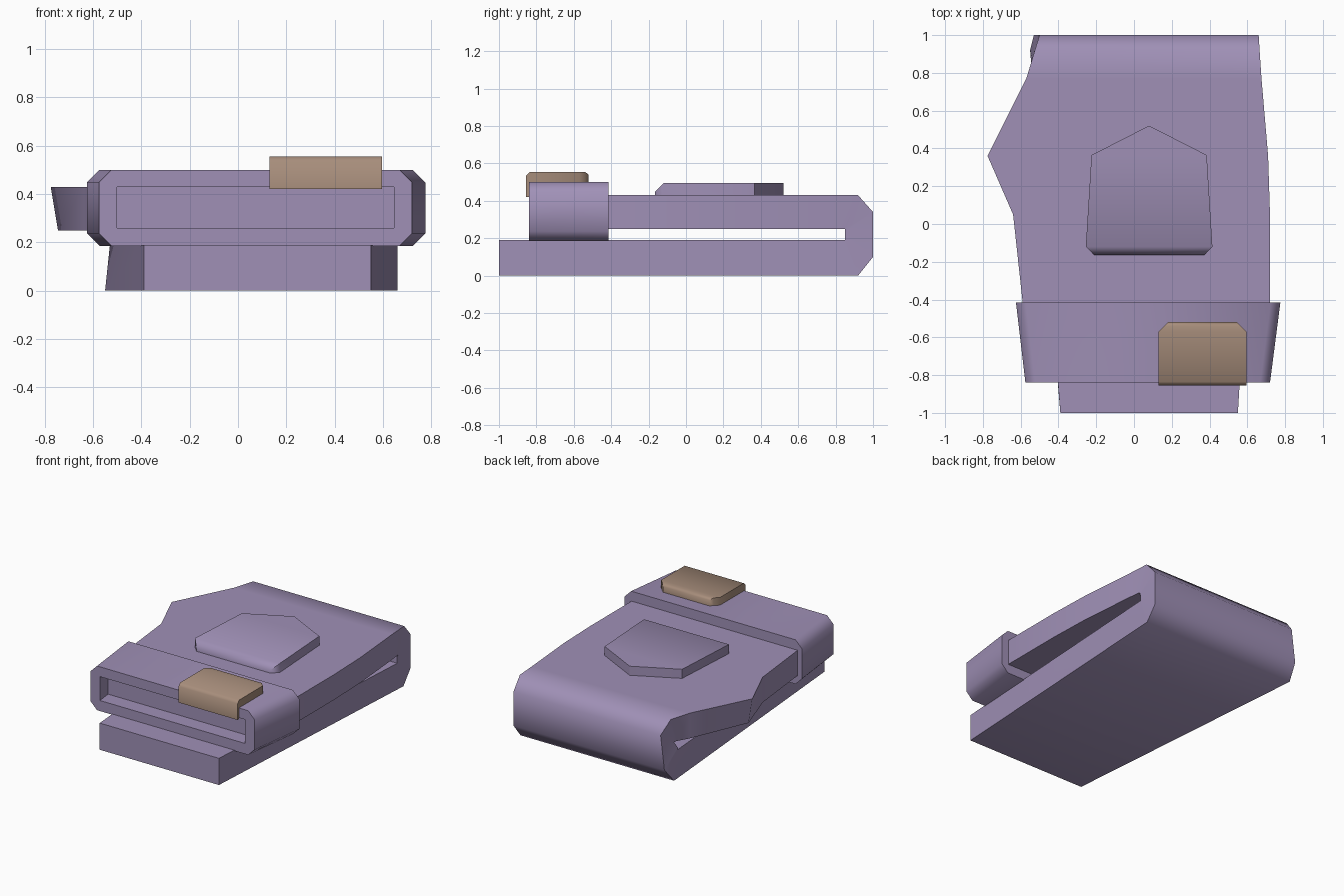
import bpy
import bmesh
from math import radians

default = bpy.data.objects.get("Cube")
if default:
    bpy.data.objects.remove(default, do_unlink=True)


def make_material(name, rgb):
    mat = bpy.data.materials.new(name)
    mat.use_nodes = True
    colour = (*rgb, 1.0)
    mat.diffuse_color = colour
    mat.node_tree.nodes["Principled BSDF"].inputs["Base Color"].default_value = colour
    return mat


purple = make_material("muted_purple", (0.35, 0.28, 0.47))
brown = make_material("tan_brown", (0.39, 0.27, 0.20))


def finish(name, bm, mat, angle=55):
    """Turn a bmesh into a smooth-shaded object with sharp corners kept."""
    bmesh.ops.remove_doubles(bm, verts=bm.verts, dist=0.0005)
    bmesh.ops.recalc_face_normals(bm, faces=bm.faces)
    mesh = bpy.data.meshes.new(name)
    bm.to_mesh(mesh)
    bm.free()
    mesh.materials.append(mat)
    obj = bpy.data.objects.new(name, mesh)
    bpy.context.collection.objects.link(obj)
    bpy.ops.object.select_all(action="DESELECT")
    obj.select_set(True)
    bpy.context.view_layer.objects.active = obj
    bpy.ops.object.shade_smooth_by_angle(angle=radians(angle))
    return obj


def bridge(bm, a, b):
    for i in range(len(a)):
        j = (i + 1) % len(a)
        bm.faces.new((a[i], a[j], b[j], b[i]))


def band(name, stations, mat):
    """Sweep a four-cornered section: outer (y, z), inner (y, z), left x, right x, inner inset."""
    bm = bmesh.new()
    rings = []
    for (oy, oz), (iy, iz), x0, x1, inset in stations:
        corners = ((x0, oy, oz), (x1, oy, oz), (x1, iy, iz), (x0 + inset, iy, iz))
        rings.append([bm.verts.new(c) for c in corners])
    for a, b in zip(rings, rings[1:]):
        bridge(bm, a, b)
    bm.faces.new(rings[0])
    bm.faces.new(rings[-1])
    return finish(name, bm, mat)


def flat(y, top, bottom, x0, x1, inset=0.0):
    return ((y, top), (y, bottom), x0, x1, inset)


# Folded strap: tapered lower layer, rounded fold, upper layer with a side point
band("folded_strap", [
    flat(-1.0, 0.0, 0.19, -0.39, 0.55),
    ((0.92, 0.0), (0.85, 0.19), -0.55, 0.66, 0.02),
    ((1.0, 0.10), (0.85, 0.205), -0.53, 0.66, 0.0),
    ((1.0, 0.34), (0.85, 0.235), -0.50, 0.66, 0.0),
    ((0.92, 0.43), (0.85, 0.25), -0.525, 0.665, 0.0),
    flat(0.77, 0.43, 0.25, -0.57, 0.675),
    flat(0.36, 0.43, 0.25, -0.775, 0.71, 0.03),
    flat(0.05, 0.43, 0.25, -0.64, 0.72),
    flat(-0.41, 0.43, 0.25, -0.59, 0.72),
    flat(-0.73, 0.43, 0.25, -0.53, 0.68),
], purple)


# Hollow keeper loop with chamfered corners, flaring towards the back
def octagon(x0, x1, z0, z1, c):
    return [(x0 + c, z0), (x1 - c, z0), (x1, z0 + c), (x1, z1 - c),
            (x1 - c, z1), (x0 + c, z1), (x0, z1 - c), (x0, z0 + c)]


bm = bmesh.new()
loops = []
for y, x0, x1 in ((-0.84, -0.575, 0.72), (-0.415, -0.625, 0.775)):
    outer = octagon(x0, x1, 0.185, 0.5, 0.052)
    inner = octagon(x0 + 0.075, x1 - 0.075, 0.26, 0.43, 0.0)
    for ring in (outer, inner):
        loops.append([bm.verts.new((x, y, z)) for x, z in ring])
front_out, front_in, back_out, back_in = loops
bridge(bm, front_out, back_out)
bridge(bm, front_in, back_in)
bridge(bm, front_out, front_in)
bridge(bm, back_out, back_in)
bmesh.ops.dissolve_degenerate(bm, dist=0.0005, edges=bm.edges)
finish("keeper_loop", bm, purple)

# Pointed badge on the upper layer, sloped at its front edge
band("raised_badge", [
    flat(-0.165, 0.45, 0.42, -0.21, 0.37),
    flat(-0.12, 0.495, 0.42, -0.255, 0.415),
    flat(0.365, 0.495, 0.42, -0.225, 0.385),
    flat(0.52, 0.495, 0.42, 0.079, 0.081),
], purple)

# Clasp plate hooked over the front of the loop
band("clasp_plate", [
    ((-0.855, 0.42), (-0.84, 0.42), 0.13, 0.595, 0.0),
    ((-0.855, 0.535), (-0.84, 0.49), 0.13, 0.595, 0.0),
    ((-0.835, 0.555), (-0.83, 0.495), 0.13, 0.595, 0.0),
    flat(-0.57, 0.555, 0.495, 0.13, 0.595),
    flat(-0.54, 0.555, 0.495, 0.16, 0.565),
    flat(-0.52, 0.54, 0.495, 0.18, 0.545),
], brown)
